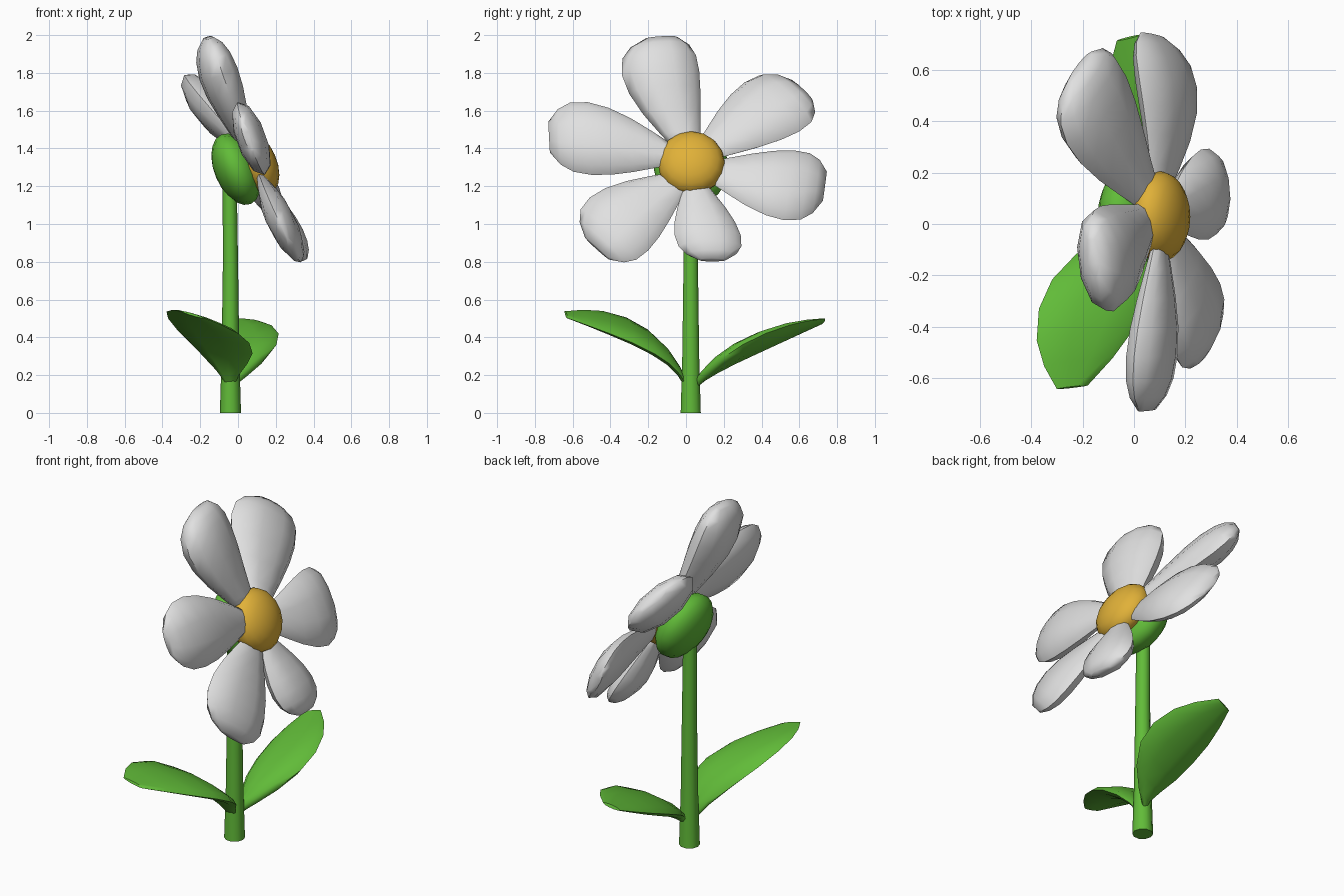
import bpy, bmesh, math
from mathutils import Vector, Matrix

if "Cube" in bpy.data.objects:
    bpy.data.objects.remove(bpy.data.objects["Cube"])


def material(name, rgb):
    m = bpy.data.materials.new(name)
    m.diffuse_color = (*rgb, 1)
    m.use_nodes = True
    m.node_tree.nodes["Principled BSDF"].inputs["Base Color"].default_value = m.diffuse_color
    return m


GREEN = material("leaf green", (0.12, 0.50, 0.04))
WHITE = material("petal white", (0.75, 0.75, 0.75))
YELLOW = material("centre yellow", (0.75, 0.44, 0.04))


def finish(bm, name, mat, angle=50):
    bmesh.ops.recalc_face_normals(bm, faces=bm.faces)
    me = bpy.data.meshes.new(name)
    bm.to_mesh(me)
    bm.free()
    me.materials.append(mat)
    ob = bpy.data.objects.new(name, me)
    bpy.context.collection.objects.link(ob)
    bpy.ops.object.select_all(action='DESELECT')
    ob.select_set(True)
    bpy.context.view_layer.objects.active = ob
    bpy.ops.object.shade_smooth_by_angle(angle=math.radians(angle))
    return ob


def loft(bm, rings):
    loops = [[bm.verts.new(p) for p in r] for r in rings]
    n = len(loops[0])
    for a, b in zip(loops, loops[1:]):
        for i in range(n):
            bm.faces.new((a[i], a[(i + 1) % n], b[(i + 1) % n], b[i]))
    bm.faces.new(loops[0])
    bm.faces.new(loops[-1])


# (position along blade, relative half width, relative thickness)
PETAL = [(0, .3, .3), (.12, .5, .5), (.28, .74, .75), (.45, .92, .95), (.62, 1, 1),
         (.78, .95, .88), (.9, .76, .65), (1, .42, .25)]
LEAF = [(0, .1, .4), (.12, .3, .6), (.28, .64, .85), (.45, .92, 1), (.62, 1, 1),
        (.78, .88, .8), (.9, .62, .5), (1, .28, .2)]


def blade(name, mat, profile, base, tip, left, right, thick):
    """Puffed blade through a base, a tip and its two widest edge points."""
    b, t, l, r = map(Vector, (base, tip, left, right))
    mid, half = (l + r) / 2, (r - l) / 2
    nrm = (t - b).cross(half).normalized()
    k = .62
    rings = []
    for s, w, d in profile:
        c = (b * ((s - k) * (s - 1) / k) + mid * (s * (s - 1) / (k * (k - 1)))
             + t * (s * (s - k) / (1 - k)))
        ring = []
        for i in range(10):
            a = math.tau * i / 10
            ring.append(c + half * (w * math.cos(a)) + nrm * (d * thick * math.sin(a)))
        rings.append(ring)
    bm = bmesh.new()
    loft(bm, rings)
    return finish(bm, name, mat, 60)


def ellipsoid(name, mat, centre, radius, depth):
    """Flattened ball whose short axis follows the flower's facing direction."""
    bm = bmesh.new()
    bmesh.ops.create_uvsphere(bm, u_segments=16, v_segments=10, radius=1)
    mx = (Matrix.Translation(centre) @ Matrix.Rotation(math.radians(67), 4, 'Y')
          @ Matrix.Diagonal((radius, radius, depth, 1)))
    bmesh.ops.transform(bm, matrix=mx, verts=bm.verts)
    return finish(bm, name, mat)


# stem
bm = bmesh.new()
loft(bm, [[(x + r * math.cos(math.tau * i / 10), .025 + r * math.sin(math.tau * i / 10), z)
           for i in range(10)]
          for x, z, r in [(-.04, 0, .056), (-.04, .3, .047), (-.04, .8, .04), (-.045, 1.32, .037)]])
finish(bm, "stem", GREEN)

# flower head
ellipsoid("flower_base", GREEN, (-.01, .03, 1.29), .2, .115)
ellipsoid("flower_centre", YELLOW, (.1, .028, 1.322), .178, .105)

# petals: base, tip, two edge points, half thickness
petals = {
    "top": ((.06, .02, 1.38), (-.16, -.13, 1.985), (-.08, -.34, 1.79), (-.13, .07, 1.81), .105),
    "upper_right": ((.06, .10, 1.38), (-.21, .61, 1.71), (-.26, .31, 1.75), (-.05, .60, 1.49), .09),
    "lower_right": ((.10, .13, 1.28), (.07, .735, 1.20), (.02, .57, 1.39), (.23, .52, 1.02), .07),
    "bottom": ((.14, .05, 1.22), (.35, .14, .81), (.29, -.06, .94), (.26, .29, .94), .075),
    "lower_left": ((.13, -.04, 1.23), (.29, -.47, .87), (.16, -.51, 1.14), (.31, -.2, .86), .075),
    "left": ((.10, -.08, 1.37), (.05, -.725, 1.46), (.0, -.52, 1.645), (.14, -.50, 1.26), .08),
}
for n, pts in petals.items():
    blade("petal_" + n, WHITE, PETAL, *pts)

# leaves
blade("leaf_left", GREEN, LEAF, (-.04, 0, .15), (-.24, -.635, .52), (-.37, -.33, .50), (.06, -.28, .37), .035)
blade("leaf_right", GREEN, LEAF, (-.03, .05, .15), (-.02, .725, .485), (-.12, .34, .32), (.215, .42, .42), .045)
